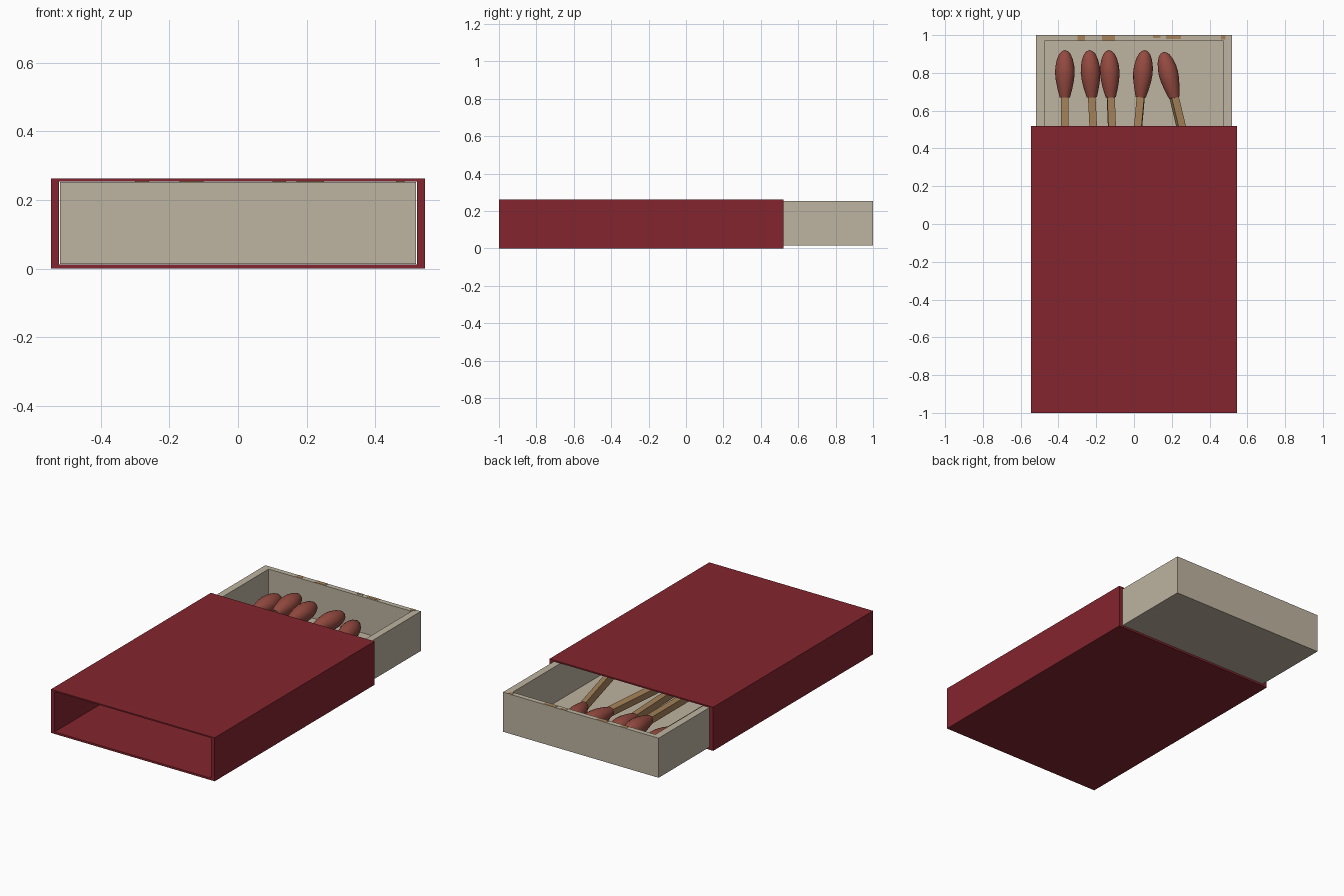
import bpy, bmesh, math
from mathutils import Vector, Matrix

if "Cube" in bpy.data.objects:
    bpy.data.objects.remove(bpy.data.objects["Cube"])


def material(name, rgb):
    m = bpy.data.materials.new(name)
    m.diffuse_color = (*rgb, 1)
    m.use_nodes = True
    m.node_tree.nodes["Principled BSDF"].inputs["Base Color"].default_value = m.diffuse_color
    return m


RED = material("sleeve_red", (0.231, 0.018, 0.027))
CARD = material("tray_card", (0.51, 0.452, 0.352))
HEAD = material("match_head_red", (0.296, 0.069, 0.051))
WOOD = material("match_wood", (0.376, 0.223, 0.102))


def loft(name, rings, mat, closed=False, matrix=None, smooth=False):
    """Skin a list of equal point rings; cap the ends, or join last to first."""
    bm = bmesh.new()
    vr = [[bm.verts.new(p) for p in r] for r in rings]
    pairs = list(zip(vr, vr[1:])) + ([(vr[-1], vr[0])] if closed else [])
    n = len(vr[0])
    for a, b in pairs:
        for i in range(n):
            j = (i + 1) % n
            bm.faces.new((a[i], a[j], b[j], b[i]))
    if not closed:
        bm.faces.new(vr[0])
        bm.faces.new(vr[-1])
    bmesh.ops.recalc_face_normals(bm, faces=bm.faces)
    me = bpy.data.meshes.new(name)
    bm.to_mesh(me)
    bm.free()
    me.materials.append(mat)
    ob = bpy.data.objects.new(name, me)
    bpy.context.collection.objects.link(ob)
    if matrix:
        ob.matrix_world = matrix
    if smooth:
        bpy.ops.object.select_all(action='DESELECT')
        ob.select_set(True)
        bpy.context.view_layer.objects.active = ob
        bpy.ops.object.shade_smooth_by_angle(angle=math.radians(50))
    return ob


def rect_y(x, z0, z1, y):
    return [(-x, y, z0), (x, y, z0), (x, y, z1), (-x, y, z1)]


def rect_z(x0, x1, y0, y1, z):
    return [(x0, y0, z), (x1, y0, z), (x1, y1, z), (x0, y1, z)]


def circle_y(r, y, n=24):
    return [(r * math.cos(2 * math.pi * i / n), y, r * math.sin(2 * math.pi * i / n))
            for i in range(n)]


# Sleeve: rectangular tube open at both ends
loft("sleeve", [rect_y(0.545, 0, 0.262, -1), rect_y(0.545, 0, 0.262, 0.52),
                rect_y(0.521, 0.012, 0.254, 0.52), rect_y(0.521, 0.012, 0.254, -1)],
     RED, closed=True)

# Tray: open-topped box slid partly out of the back
Y0 = -0.33
loft("tray", [rect_z(-0.518, 0.518, Y0, 1, 0.014), rect_z(-0.518, 0.518, Y0, 1, 0.252),
              rect_z(-0.475, 0.475, Y0 + 0.03, 0.97, 0.252),
              rect_z(-0.475, 0.475, Y0 + 0.03, 0.97, 0.035)], CARD)

# Worn brown marks on the back rim of the tray
for i, (x0, x1, y0) in enumerate([(-0.3, -0.26, 0.972), (-0.17, -0.1, 0.972),
                                  (0.1, 0.14, 0.985), (0.17, 0.25, 0.98),
                                  (0.46, 0.485, 0.978)]):
    loft(f"rim_mark_{i + 1}", [rect_z(x0, x1, y0, 0.999, 0.2515),
                               rect_z(x0, x1, y0, 0.999, 0.2535)], WOOD)

# Matches: tip (x, y, z), sideways drift per unit length, lift per unit, roll in degrees
PROFILE = [(0.002, 0), (0.016, -0.005), (0.03, -0.02), (0.042, -0.048), (0.05, -0.085),
           (0.052, -0.12), (0.048, -0.16), (0.039, -0.205), (0.027, -0.25)]
MATCHES = [(-0.366, 0.92, 0.130, 0.0, 0.0, 0),
           (-0.236, 0.92, 0.170, 0.05, -0.04, 0),
           (-0.133, 0.92, 0.145, 0.04, 0.0, 4),
           (0.058, 0.92, 0.140, -0.09, 0.0, -5),
           (0.155, 0.91, 0.115, 0.24, 0.03, 18)]
for i, (x, y, z, drift, lift, roll) in enumerate(MATCHES):
    ydir = Vector((-drift, 1, -lift)).normalized()
    xdir = ydir.cross(Vector((0, 0, 1))).normalized()
    zdir = xdir.cross(ydir)
    mw = Matrix.Translation((x, y, z)) @ Matrix((xdir, ydir, zdir)).transposed().to_4x4() \
        @ Matrix.Rotation(math.radians(roll), 4, 'Y')
    loft(f"match_head_{i + 1}", [circle_y(r, d) for r, d in PROFILE], HEAD,
         matrix=mw, smooth=True)
    loft(f"match_stick_{i + 1}", [rect_y(0.02, -0.02, 0.02, -0.15),
                                  rect_y(0.02, -0.02, 0.02, -1.1)], WOOD, matrix=mw)
